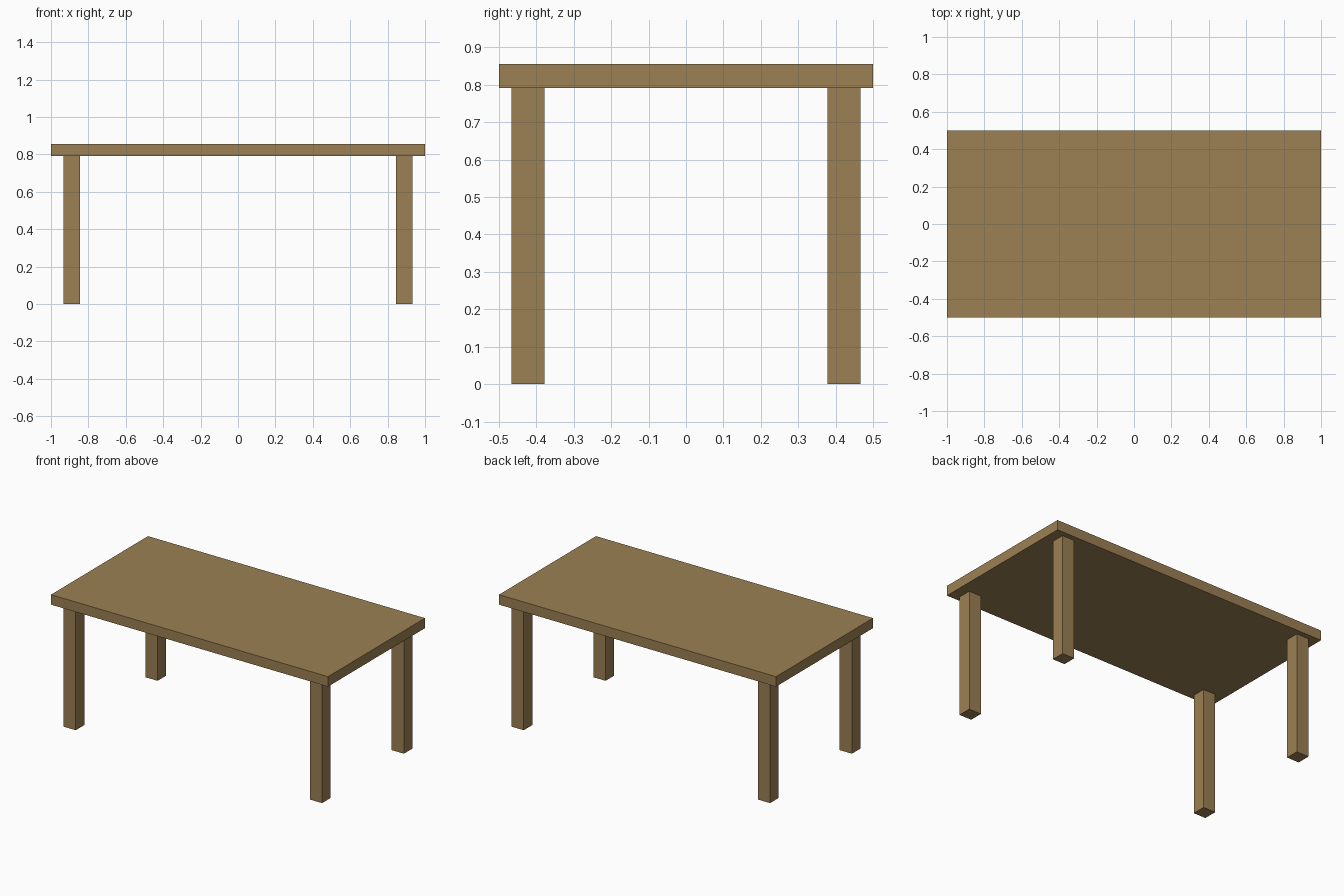
import bpy

if "Cube" in bpy.data.objects:
    bpy.data.objects.remove(bpy.data.objects["Cube"])

wood = bpy.data.materials.new("wood")
wood.diffuse_color = (0.333, 0.216, 0.087, 1)
wood.use_nodes = True
wood.node_tree.nodes["Principled BSDF"].inputs["Base Color"].default_value = wood.diffuse_color

TOP_Z, UNDER_Z = 0.856, 0.791
LEG_W, LEG_X, LEG_Y = 0.088, 0.889, 0.422


def box(name, size, centre):
    bpy.ops.mesh.primitive_cube_add(size=1, location=centre)
    obj = bpy.context.object
    obj.name = name
    obj.scale = size
    bpy.ops.object.transform_apply(location=False, rotation=False, scale=True)
    obj.data.materials.append(wood)
    return obj


# Table top slab
box("table_top", (2, 1, TOP_Z - UNDER_Z), (0, 0, (TOP_Z + UNDER_Z) / 2))

# Four square legs, inset from the corners
for y_name, sy in (("front", -1), ("back", 1)):
    for x_name, sx in (("left", -1), ("right", 1)):
        box(f"{y_name}_{x_name}_leg", (LEG_W, LEG_W, UNDER_Z),
            (sx * LEG_X, sy * LEG_Y, UNDER_Z / 2))
